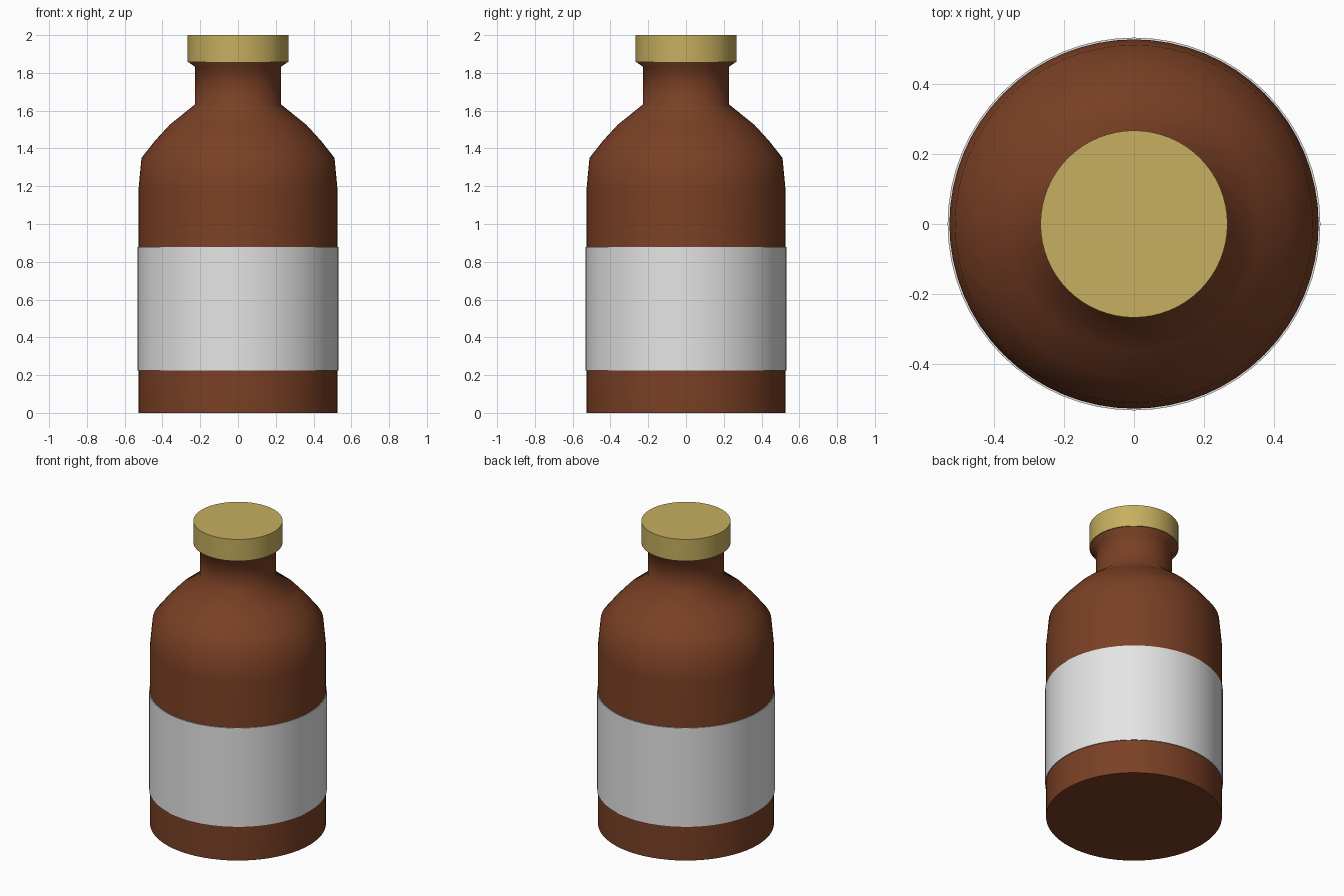
import bpy, bmesh, math

if "Cube" in bpy.data.objects:
    bpy.data.objects.remove(bpy.data.objects["Cube"])

SIDES = 64


def material(name, rgb):
    m = bpy.data.materials.new(name)
    m.diffuse_color = (*rgb, 1)
    m.use_nodes = True
    m.node_tree.nodes["Principled BSDF"].inputs["Base Color"].default_value = m.diffuse_color
    return m


def lathe(name, profile, mat, angle, closed_loop=False):
    """Revolve (radius, z) points around z; cap the ends or join them into a ring."""
    bm = bmesh.new()
    rings = [[bm.verts.new((r * math.cos(2 * math.pi * i / SIDES),
                            r * math.sin(2 * math.pi * i / SIDES), z))
              for i in range(SIDES)] for r, z in profile]
    pairs = list(zip(rings, rings[1:]))
    if closed_loop:
        pairs.append((rings[-1], rings[0]))
    else:
        bm.faces.new(rings[0][::-1])
        bm.faces.new(rings[-1])
    for low, high in pairs:
        for i in range(SIDES):
            j = (i + 1) % SIDES
            bm.faces.new((low[i], low[j], high[j], high[i]))
    bmesh.ops.recalc_face_normals(bm, faces=bm.faces)
    mesh = bpy.data.meshes.new(name)
    bm.to_mesh(mesh)
    bm.free()
    mesh.materials.append(mat)
    ob = bpy.data.objects.new(name, mesh)
    bpy.context.collection.objects.link(ob)
    bpy.ops.object.select_all(action='DESELECT')
    ob.select_set(True)
    bpy.context.view_layer.objects.active = ob
    bpy.ops.object.shade_smooth_by_angle(angle=math.radians(angle))
    return ob


brown = material("brown_glass", (0.195, 0.051, 0.0185))
white = material("white_paper", (0.78, 0.78, 0.78))
gold = material("gold_metal", (0.57, 0.43, 0.115))

# Bottle: straight wall, sloping shoulder, neck and flared lip
lathe("bottle_body", [(0.527, 0), (0.527, 1.18), (0.511, 1.35), (0.44, 1.44),
                      (0.362, 1.525), (0.228, 1.633), (0.228, 1.832),
                      (0.262, 1.857), (0.262, 1.87)], brown, 70)

# Paper band wrapped around the wall
lathe("label", [(0.522, 0.225), (0.532, 0.225), (0.532, 0.877), (0.522, 0.877)],
      white, 30, closed_loop=True)

# Cap
lathe("cap", [(0.267, 1.857), (0.267, 2.0)], gold, 30)
